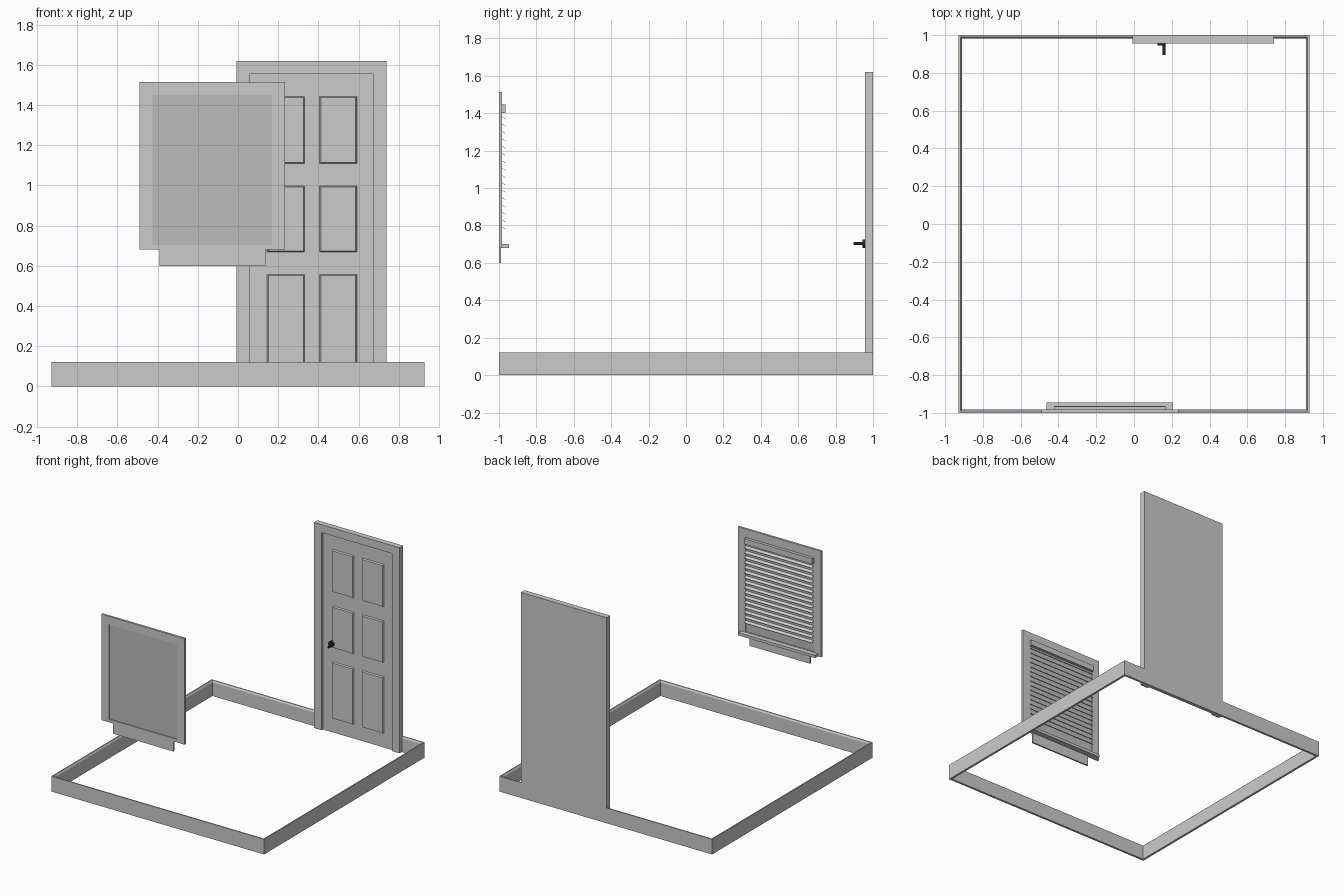
import bpy, bmesh, math
from mathutils import Matrix

if "Cube" in bpy.data.objects:
    bpy.data.objects.remove(bpy.data.objects["Cube"])


def material(name, c):
    m = bpy.data.materials.new(name)
    m.diffuse_color = (*c, 1)
    m.use_nodes = True
    m.node_tree.nodes["Principled BSDF"].inputs["Base Color"].default_value = m.diffuse_color
    return m


GLASS = material("dull_glass", (0.5, 0.5, 0.5))
BLACK = material("black_metal", (0.02, 0.02, 0.02))


def finish(name, bm, mat=None):
    bmesh.ops.recalc_face_normals(bm, faces=bm.faces)
    me = bpy.data.meshes.new(name)
    bm.to_mesh(me)
    bm.free()
    ob = bpy.data.objects.new(name, me)
    bpy.context.collection.objects.link(ob)
    if mat:
        me.materials.append(mat)
    return ob


def prism(name, pts, y0, y1, mat=None):
    """Extrude an x-z outline from y0 to y1."""
    bm = bmesh.new()
    f = bm.faces.new([bm.verts.new((x, y0, z)) for x, z in pts])
    r = bmesh.ops.extrude_face_region(bm, geom=[f])
    new = [v for v in r["geom"] if isinstance(v, bmesh.types.BMVert)]
    bmesh.ops.translate(bm, verts=new, vec=(0, y1 - y0, 0))
    return finish(name, bm, mat)


def box(name, x0, x1, y0, y1, z0, z1, mat=None):
    return prism(name, [(x0, z0), (x1, z0), (x1, z1), (x0, z1)], y0, y1, mat)


def skin(bm, loops, cyclic):
    """Join matching vertex loops with quads."""
    n = len(loops[0])
    for i in range(len(loops) if cyclic else len(loops) - 1):
        a, b = loops[i], loops[(i + 1) % len(loops)]
        for j in range(n):
            k = (j + 1) % n
            bm.faces.new((a[j], a[k], b[k], b[j]))


# Skirting board around the room, with a chamfered inner top edge
bm = bmesh.new()
loops = []
for d, z in [(0, 0), (0, 0.12), (0.009, 0.12), (0.017, 0.108), (0.017, 0)]:
    x, y = 0.928 - d, 1 - d
    loops.append([bm.verts.new(p) for p in
                  [(-x, -y, z), (x, -y, z), (x, y, z), (-x, y, z)]])
skin(bm, loops, True)
finish("skirting_board", bm)

# Door casing and recessed leaf
prism("door_casing", [(-0.008, 0), (0.06, 0), (0.06, 1.557), (0.672, 1.557),
                      (0.672, 0), (0.74, 0), (0.74, 1.62), (-0.008, 1.62)], 0.956, 1)
box("door_leaf", 0.06, 0.672, 0.972, 1, 0, 1.557)

# Six raised door panels with slightly bevelled sides
for x0, x1 in [(0.145, 0.332), (0.406, 0.592)]:
    for z0, z1 in [(1.108, 1.443), (0.668, 0.998), (0.11, 0.558)]:
        bm = bmesh.new()
        loops = []
        for d, y in [(0, 0.973), (0.006, 0.961)]:
            loops.append([bm.verts.new(p) for p in
                          [(x0 + d, y, z0 + d), (x1 - d, y, z0 + d),
                           (x1 - d, y, z1 - d), (x0 + d, y, z1 - d)]])
        skin(bm, loops, False)
        bm.faces.new(loops[-1])
        finish("door_panel", bm)


# Door handle: round plate and stem
def rod(name, x, z, r, y0, y1):
    bm = bmesh.new()
    m = Matrix.Translation((x, (y0 + y1) / 2, z)) @ Matrix.Rotation(math.pi / 2, 4, 'X')
    bmesh.ops.create_cone(bm, cap_ends=True, segments=20, radius1=r, radius2=r,
                          depth=y1 - y0, matrix=m)
    ob = finish(name, bm, BLACK)
    bpy.context.view_layer.objects.active = ob
    ob.select_set(True)
    bpy.ops.object.shade_smooth_by_angle()
    ob.select_set(False)


rod("handle_plate", 0.146, 0.703, 0.022, 0.945, 0.972)
rod("handle_stem", 0.160, 0.703, 0.008, 0.895, 0.95)

# Window casing ring
bm = bmesh.new()
loops = []
for (x0, x1, z0, z1), y in [((-0.49, 0.235, 0.68, 1.515), -1), ((-0.49, 0.235, 0.68, 1.515), -0.983),
                            ((-0.426, 0.169, 0.704, 1.45), -0.983), ((-0.426, 0.169, 0.704, 1.45), -1)]:
    loops.append([bm.verts.new(p) for p in [(x0, y, z0), (x1, y, z0), (x1, y, z1), (x0, y, z1)]])
skin(bm, loops, True)
finish("window_casing", bm)

# Glass, apron and sill
box("window_glass", -0.426, 0.169, -0.994, -0.990, 0.704, 1.45, GLASS)
box("window_apron", -0.391, 0.137, -1, -0.988, 0.6, 0.68)
box("window_sill", -0.463, 0.207, -0.988, -0.946, 0.68, 0.702)

# Blind: head rail and sixteen tilted slats
box("blind_head_rail", -0.424, 0.167, -0.988, -0.965, 1.402, 1.446)
for i in range(16):
    z = 1.376 - i * 0.0393
    bm = bmesh.new()
    m = (Matrix.Translation((-0.1285, -0.975, z)) @ Matrix.Rotation(math.radians(-32), 4, 'X')
         @ Matrix.Diagonal((0.589, 0.023, 0.002, 1)))
    bmesh.ops.create_cube(bm, size=1, matrix=m)
    finish("blind_slat", bm)
